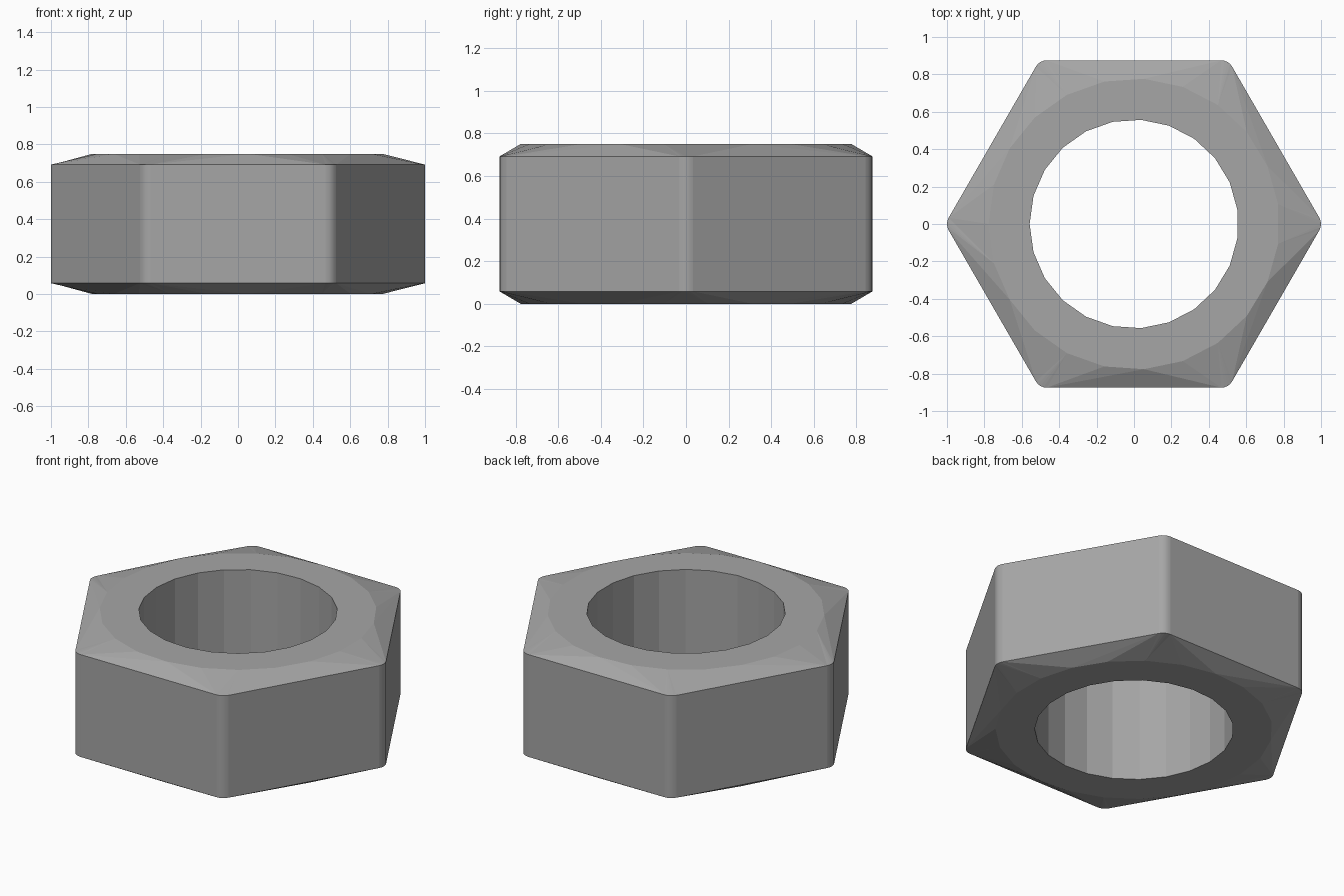
import bpy, bmesh
from math import sin, cos, pi, radians, sqrt

cube = bpy.data.objects.get("Cube")
if cube:
    bpy.data.objects.remove(cube, do_unlink=True)

HEIGHT, CHAMFER = 0.75, 0.058
FLAT, ROUND = 0.875, 0.067          # centre-to-flat distance, corner radius
RING, HOLE, SIDES = 0.778, 0.558, 23
ARC = 4                             # segments per rounded corner

steel = bpy.data.materials.new("steel grey")
steel.use_nodes = True
color = (0.38, 0.38, 0.38, 1)
steel.diffuse_color = color
steel.node_tree.nodes["Principled BSDF"].inputs["Base Color"].default_value = color


def circle(radius):
    step = 2 * pi / SIDES
    return [(radius * cos(i * step - pi + pi / SIDES * 2),
             radius * sin(i * step - pi + pi / SIDES * 2)) for i in range(SIDES)]


def rounded_hexagon():
    reach = (FLAT - ROUND) * 2 / sqrt(3)
    points = []
    for corner in range(6):
        mid = corner * pi / 3 - pi
        for k in range(ARC + 1):
            a = mid + radians(60) * (k / ARC - 0.5)
            points.append((reach * cos(mid) + ROUND * cos(a),
                           reach * sin(mid) + ROUND * sin(a)))
    return points


def polar(points):
    """Cumulative angle of each point, starting near -pi."""
    from math import atan2
    angles = [atan2(y, x) for x, y in points]
    angles = [a - 2 * pi if a > 3 and i < ARC else a for i, a in enumerate(angles)]
    return angles + [angles[0] + 2 * pi]


bm = bmesh.new()


def loop(points, z):
    return [bm.verts.new((x, y, z)) for x, y in points]


def wall(lower, upper):
    n = len(lower)
    return [bm.faces.new((lower[i], lower[(i + 1) % n], upper[(i + 1) % n], upper[i]))
            for i in range(n)]


def zip_loops(outer, inner, outer_angles, inner_angles):
    """Join two loops of different counts with triangles, ordered by angle."""
    i = j = 0
    n, m = len(outer), len(inner)
    while i < n or j < m:
        o, p = outer[i % n], inner[j % m]
        next_o = (outer_angles[i] + outer_angles[i + 1]) / 2 if i < n else 99
        next_p = (inner_angles[j] + inner_angles[j + 1]) / 2 if j < m else 99
        if next_o <= next_p:
            bm.faces.new((o, outer[(i + 1) % n], p))
            i += 1
        else:
            bm.faces.new((o, inner[(j + 1) % m], p))
            j += 1


hexagon, ring, hole = rounded_hexagon(), circle(RING), circle(HOLE)
hex_angles, ring_angles = polar(hexagon), polar(ring)

# Hexagonal sides and threadless bore
hex_low, hex_high = loop(hexagon, CHAMFER), loop(hexagon, HEIGHT - CHAMFER)
sides = wall(hex_low, hex_high)
hole_low, hole_high = loop(hole, 0), loop(hole, HEIGHT)
wall(hole_high, hole_low)

# Flat rings and chamfers at both ends
for z, rim, bore in ((0, hex_low, hole_low), (HEIGHT, hex_high, hole_high)):
    face_ring = loop(ring, z)
    wall(face_ring, bore)
    zip_loops(rim, face_ring, hex_angles, ring_angles)

bmesh.ops.recalc_face_normals(bm, faces=bm.faces[:])

# Smooth only the rounded corners
for i, face in enumerate(sides):
    face.smooth = i % (ARC + 1) != ARC
    for edge in face.edges:
        if abs(edge.verts[0].co.z - edge.verts[1].co.z) < 0.01:
            edge.smooth = False

mesh = bpy.data.meshes.new("hex_nut")
bm.to_mesh(mesh)
bm.free()
mesh.materials.append(steel)
nut = bpy.data.objects.new("hex_nut", mesh)
bpy.context.collection.objects.link(nut)
